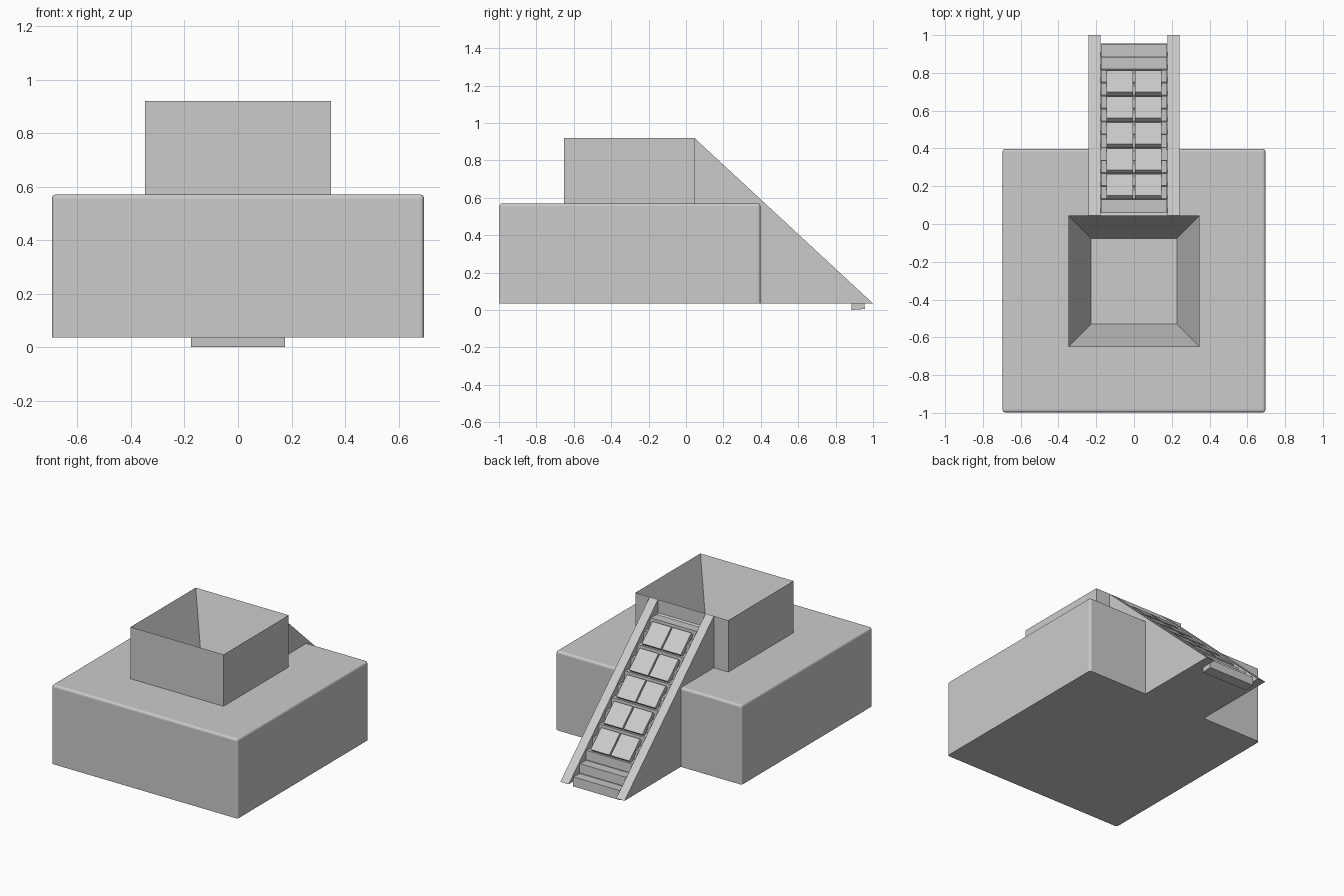
import bpy
import bmesh
import math
from mathutils import Matrix, Vector

cube = bpy.data.objects.get("Cube")
if cube:
    bpy.data.objects.remove(cube, do_unlink=True)

stone = bpy.data.materials.new("pale_stone")
stone.use_nodes = True
COLOUR = (0.6, 0.6, 0.6, 1)
stone.diffuse_color = COLOUR
stone.node_tree.nodes["Principled BSDF"].inputs["Base Color"].default_value = COLOUR

GROUND, BASE_TOP, TOP = 0.035, 0.57, 0.92
RAMP_TOP_Y, RAMP_END_Y = 0.045, 1.0
SLOPE = (TOP - GROUND) / (RAMP_END_Y - RAMP_TOP_Y)
ANGLE = math.atan(SLOPE)


def finish(name, bm):
    bmesh.ops.recalc_face_normals(bm, faces=bm.faces)
    mesh = bpy.data.meshes.new(name)
    bm.to_mesh(mesh)
    bm.free()
    mesh.materials.append(stone)
    obj = bpy.data.objects.new(name, mesh)
    bpy.context.collection.objects.link(obj)
    return obj


def box(name, centre, size, tilt=0):
    bm = bmesh.new()
    matrix = (Matrix.Translation(centre) @ Matrix.Rotation(tilt, 4, "X")
              @ Matrix.Diagonal((*size, 1)))
    bmesh.ops.create_cube(bm, size=1, matrix=matrix)
    return finish(name, bm)


def prism(name, profile, x0, x1):
    """Extrude a (y, z) outline along x."""
    bm = bmesh.new()
    face = bm.faces.new([bm.verts.new((x0, y, z)) for y, z in profile])
    moved = bmesh.ops.extrude_face_region(bm, geom=[face])["geom"]
    verts = [v for v in moved if isinstance(v, bmesh.types.BMVert)]
    bmesh.ops.translate(bm, verts=verts, vec=(x1 - x0, 0, 0))
    return finish(name, bm)


def ramp_z(y):
    return TOP - SLOPE * (y - RAMP_TOP_Y)


# Wide base with softened upper and vertical edges
bm = bmesh.new()
bmesh.ops.create_cube(bm, size=1, matrix=Matrix.Translation((0, -0.3, (GROUND + BASE_TOP) / 2))
                      @ Matrix.Diagonal((1.392, 1.396, BASE_TOP - GROUND, 1)))
edges = [e for e in bm.edges if max(v.co.z for v in e.verts) > BASE_TOP - 0.01]
bmesh.ops.bevel(bm, geom=edges, offset=0.015, segments=3, profile=0.5, affect="EDGES")
finish("base", bm)

# Upper block with a square well down to the base
bm = bmesh.new()
bmesh.ops.create_cube(bm, size=1, matrix=Matrix.Translation((0, -0.303, (BASE_TOP + TOP) / 2))
                      @ Matrix.Diagonal((0.696, 0.696, TOP - BASE_TOP, 1)))
lid = max(bm.faces, key=lambda f: f.calc_center_median().z)
bmesh.ops.inset_region(bm, faces=[lid], thickness=0.172)
bmesh.ops.translate(bm, verts=lid.verts, vec=(0, 0, BASE_TOP - TOP + 0.005))
finish("upper_block", bm)

# Ramp side walls and the solid core between them
wall = [(RAMP_TOP_Y, GROUND), (RAMP_END_Y, GROUND), (RAMP_TOP_Y, TOP)]
for side, sign in (("left", 1), ("right", -1)):
    prism(side + "_ramp_wall", wall, sign * 0.178, sign * 0.24)
drop = 0.09
core = [(RAMP_TOP_Y, GROUND), (RAMP_END_Y - drop, GROUND), (RAMP_TOP_Y, TOP - drop)]
prism("ramp_core", core, -0.178, 0.178)

# Step blocks, tipped slightly back
PITCH = 0.0685
for i in range(13):
    y = 0.919 - i * PITCH
    box(f"step_{i + 1}", (0, y, 0.034 + i * PITCH * SLOPE),
        (0.352, 0.0705, 0.062), math.radians(4))

# Paired slabs laid flush with the slope, one pair over every two steps
normal = Vector((0, math.sin(ANGLE), math.cos(ANGLE)))
THICK = 0.03
for i in range(5):
    y = 0.755 - i * 2 * PITCH
    surface = Vector((0, y, ramp_z(y) - 0.002))
    for side, sign in (("left", 1), ("right", -1)):
        centre = surface - normal * THICK / 2 + Vector((sign * 0.075, 0, 0))
        box(f"{side}_slab_{i + 1}", centre, (0.14, 0.155, THICK), -ANGLE)
